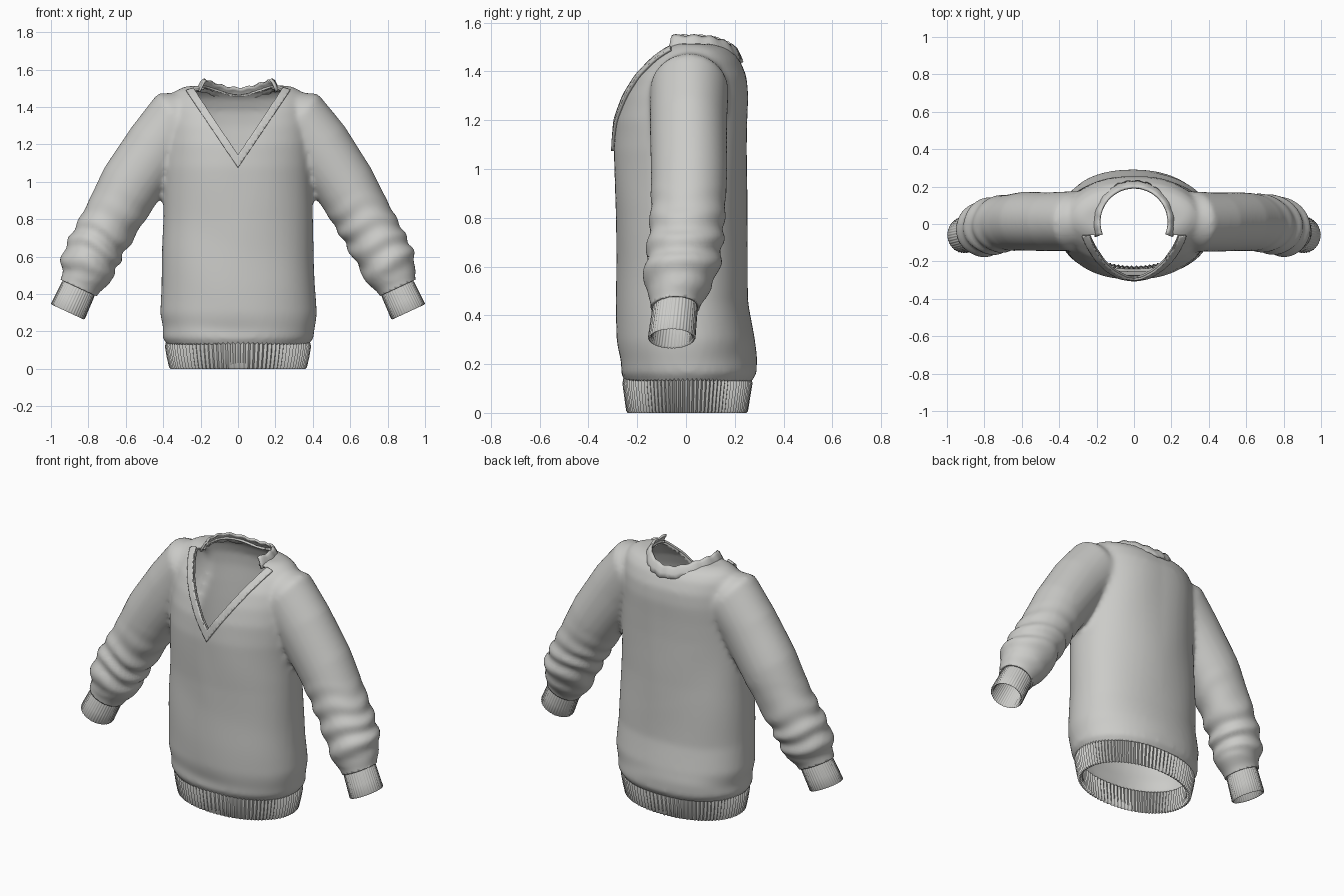
import bpy, bmesh, math
from math import sin, cos, pi
from mathutils import Vector, noise

if "Cube" in bpy.data.objects:
    bpy.data.objects.remove(bpy.data.objects["Cube"], do_unlink=True)

wool = bpy.data.materials.new("grey wool")
wool.use_nodes = True
grey = (0.6, 0.6, 0.58, 1)
wool.diffuse_color = grey
wool.node_tree.nodes["Principled BSDF"].inputs["Base Color"].default_value = grey


def make(name, bm):
    mesh = bpy.data.meshes.new(name)
    bm.to_mesh(mesh)
    bm.free()
    mesh.materials.clear()
    mesh.materials.append(wool)
    obj = bpy.data.objects.new(name, mesh)
    bpy.context.collection.objects.link(obj)
    return obj


def finish(obj, angle=40):
    bpy.ops.object.select_all(action="DESELECT")
    obj.select_set(True)
    bpy.context.view_layer.objects.active = obj
    bpy.ops.object.shade_smooth_by_angle(angle=math.radians(angle))


def loft(bm, rings, n, power=1.0, ribs=0, caps=False):
    """Skin rings given as (centre, half axis u, half axis v)."""
    loops = []
    for c, u, v in rings:
        loop = []
        for i in range(n):
            a = 2 * pi * i / n
            k = 1 + 0.018 * cos(ribs * a) if ribs else 1
            cu = math.copysign(abs(cos(a)) ** power, cos(a))
            sv = math.copysign(abs(sin(a)) ** power, sin(a))
            loop.append(bm.verts.new(c + (u * cu + v * sv) * k))
        loops.append(loop)
    for p, q in zip(loops, loops[1:]):
        for i in range(n):
            bm.faces.new((p[i], p[(i + 1) % n], q[(i + 1) % n], q[i]))
    if caps:
        bm.faces.new(loops[0])
        bm.faces.new(loops[-1])
    bmesh.ops.recalc_face_normals(bm, faces=bm.faces)


def level(z, half_x, front, back):
    return (Vector((0, (front + back) / 2, z)), Vector((half_x, 0, 0)),
            Vector((0, (back - front) / 2, 0)))


def solidify(obj, thickness, offset):
    m = obj.modifiers.new("thickness", "SOLIDIFY")
    m.thickness, m.offset = thickness, offset


# Solid torso: height, half width, front, back
TORSO = [(0.08, .36, -.24, .25), (0.125, .375, -.25, .262), (0.16, .405, -.275, .288),
         (0.3, .42, -.285, .282), (0.45, .41, -.286, .258), (0.8, .40, -.286, .25),
         (1.08, .395, -.295, .25), (1.2, .39, -.287, .252), (1.3, .385, -.26, .255),
         (1.38, .375, -.222, .248), (1.45, .36, -.16, .22), (1.49, .33, -.11, .185),
         (1.512, .28, -.06, .13)]
# Sleeve: centre x, y, z, radius in plane, radius in depth
SLEEVE = [(.20, .02, 1.36, .13, .12), (.32, .015, 1.325, .18, .16), (.43, .012, 1.19, .175, .158),
          (.573, .012, .98, .168, .156), (.66, .008, .83, .158, .152), (.745, -.005, .68, .152, .152),
          (.79, -.02, .59, .152, .15), (.818, -.03, .51, .143, .135), (.842, -.042, .455, .11, .105),
          (.90, -.056, .33, .09, .09)]
bm = bmesh.new()
loft(bm, [level(*r) for r in TORSO], 64, 0.93, caps=True)
for side in (1, -1):
    rings = []
    for i, (x, y, z, r, d) in enumerate(SLEEVE):
        a, b = SLEEVE[max(i - 1, 0)], SLEEVE[min(i + 1, len(SLEEVE) - 1)]
        t = Vector((b[0] - a[0], 0, b[2] - a[2])).normalized()
        rings.append((Vector((side * x, y, z)), Vector((-t.z * side, 0, t.x)) * r, Vector((0, d, 0))))
    loft(bm, rings, 40, caps=True)
solid = make("body", bm)

# Fuse into one knitted body
m = solid.modifiers.new("fuse", "REMESH")
m.mode, m.voxel_size = "VOXEL", 0.015
m = solid.modifiers.new("soften", "SMOOTH")
m.factor, m.iterations = 0.5, 8
fused = bpy.data.meshes.new_from_object(solid.evaluated_get(bpy.context.evaluated_depsgraph_get()))
bpy.data.objects.remove(solid, do_unlink=True)
bm = bmesh.new()
bm.from_mesh(fused)
bm.normal_update()

# Soft cloth folds, stronger along the sleeves and above the hem
for v in bm.verts:
    x, y, z = abs(v.co.x), v.co.y, v.co.z
    sleeve = min(max((x - .42) / .15, 0), 1)
    along = .47 * x - .88 * z
    wave = noise.noise(Vector((x * 3, y * 4, z * 3 + v.co.x)))
    low = min(max((.95 - z) / .3, 0), 1) * min(max((z - .47) / .06, 0), 1)
    fold = sleeve * low * .008 * sin(along * 48 + wave * 5)
    slouch = (1 - sleeve) * .006 * math.exp(-((z - .23 - .03 * wave) / .05) ** 2)
    v.co += v.normal * (fold + slouch * wave * 2 + .006 * wave)


def cut(co, no, where):
    faces = [f for f in bm.faces if where(f.calc_center_median())]
    edges = {e for f in faces for e in f.edges}
    verts = {v for f in faces for v in f.verts}
    bmesh.ops.bisect_plane(bm, geom=faces + list(edges) + list(verts), dist=1e-5,
                           plane_co=co, plane_no=no)


def remove(where):
    bmesh.ops.delete(bm, geom=[f for f in bm.faces if where(f.calc_center_median())], context="FACES")


# Open the hem and wrists
HEM, WRIST, ARM = .13, Vector((.852, -.045, .432)), Vector((.42, 0, -.907))
cut((0, 0, HEM), (0, 0, 1), lambda c: c.z < .3)
remove(lambda c: c.z < HEM)
for side in (1, -1):
    cut((side * WRIST.x, 0, WRIST.z), (side * ARM.x, 0, ARM.z), lambda c: c.x * side > .6)
remove(lambda c: abs(c.x) > .6 and (Vector((abs(c.x), WRIST.y, c.z)) - WRIST).dot(ARM) > 0)

# Cut the V neck and the round back neckline
SPLIT, NECK_Y, NECK_R, TIP, TRIM = -.06, .01, .195, 1.144, .039


def v_side(c):
    return .829 * abs(c.x) - .56 * (c.z - TIP)


cut((0, SPLIT, 0), (0, 1, 0), lambda c: c.z > 1.3 and abs(c.x) < .4)
cut((0, 0, 0), (1, 0, 0), lambda c: c.z > 1 and c.y < 0)
for side in (1, -1):
    for off in (0, TRIM):
        cut((0, 0, TIP - off / .56), (.829 * side, 0, -.56),
            lambda c: c.x * side > 0 and c.y < SPLIT and c.z > 1)
SEG = 32
for i in range(SEG):
    a = 2 * pi * i / SEG
    d = Vector((cos(a), sin(a), 0))
    cut(Vector((0, NECK_Y, 0)) + d * NECK_R, d,
        lambda c: c.y > SPLIT and c.z > 1.38 and abs(math.remainder(
            math.atan2(c.y - NECK_Y, c.x) - a, 2 * pi)) < pi / SEG + .12)
remove(lambda c: c.z > 1 and c.y < SPLIT and v_side(c) < 0)
remove(lambda c: c.z > 1.3 and c.y > SPLIT and math.hypot(c.x, c.y - NECK_Y) < NECK_R)

# V neck trim lifted from the body surface
trim_bm = bm.copy()
bmesh.ops.delete(trim_bm, context="FACES", geom=[
    f for f in trim_bm.faces if not (f.calc_center_median().z > 1 and
    f.calc_center_median().y < SPLIT and v_side(f.calc_center_median()) < TRIM)])
trim = make("neck_trim", trim_bm)
solidify(trim, .012, 1)
finish(trim)
body = make("body", bm)
solidify(body, .012, -1)
finish(body, 50)

# Standing back collar
bm = bmesh.new()
rows = []
for i in range(49):
    a = math.radians(-21 + 222 * i / 48)
    back = max(sin(a), 0) ** 3
    top = 1.545 - .045 * back + .004 * sin(i * 1.3)
    rows.append([bm.verts.new((r * cos(a), NECK_Y + r * sin(a), top - drop)) for r, drop in
                 ((.183, 0), (.196, .012), (.208, .035), (.217 + .004 * sin(i * 2), .06))])
for p, q in zip(rows, rows[1:]):
    for j in range(3):
        bm.faces.new((p[j], p[j + 1], q[j + 1], q[j]))
bmesh.ops.recalc_face_normals(bm, faces=bm.faces)
collar = make("collar", bm)
solidify(collar, .012, 0)
finish(collar)

# Ribbed hem band
bm = bmesh.new()
loft(bm, [level(.145, .378, -.252, .264), level(.12, .384, -.256, .268),
          level(.06, .374, -.248, .258), level(.008, .362, -.241, .25),
          level(0, .355, -.235, .244), level(.008, .345, -.226, .235),
          level(.145, .362, -.237, .249)], 384, .96, ribs=96)
finish(make("hem_band", bm), 60)

# Ribbed cuffs
for name, side in (("left_cuff", 1), ("right_cuff", -1)):
    bm = bmesh.new()
    rings = []
    for t, r in ((-.015, .09), (.01, .094), (.075, .096), (.135, .098), (.141, .094),
                 (.135, .086), (-.015, .08)):
        c = WRIST + ARM * t + Vector((0, -.1 * t, 0))
        rings.append((Vector((c.x * side, c.y, c.z)),
                      Vector((.907 * side, 0, .42)) * r, Vector((0, r * .98, 0))))
    loft(bm, rings, 160, ribs=40)
    finish(make(name, bm), 60)
